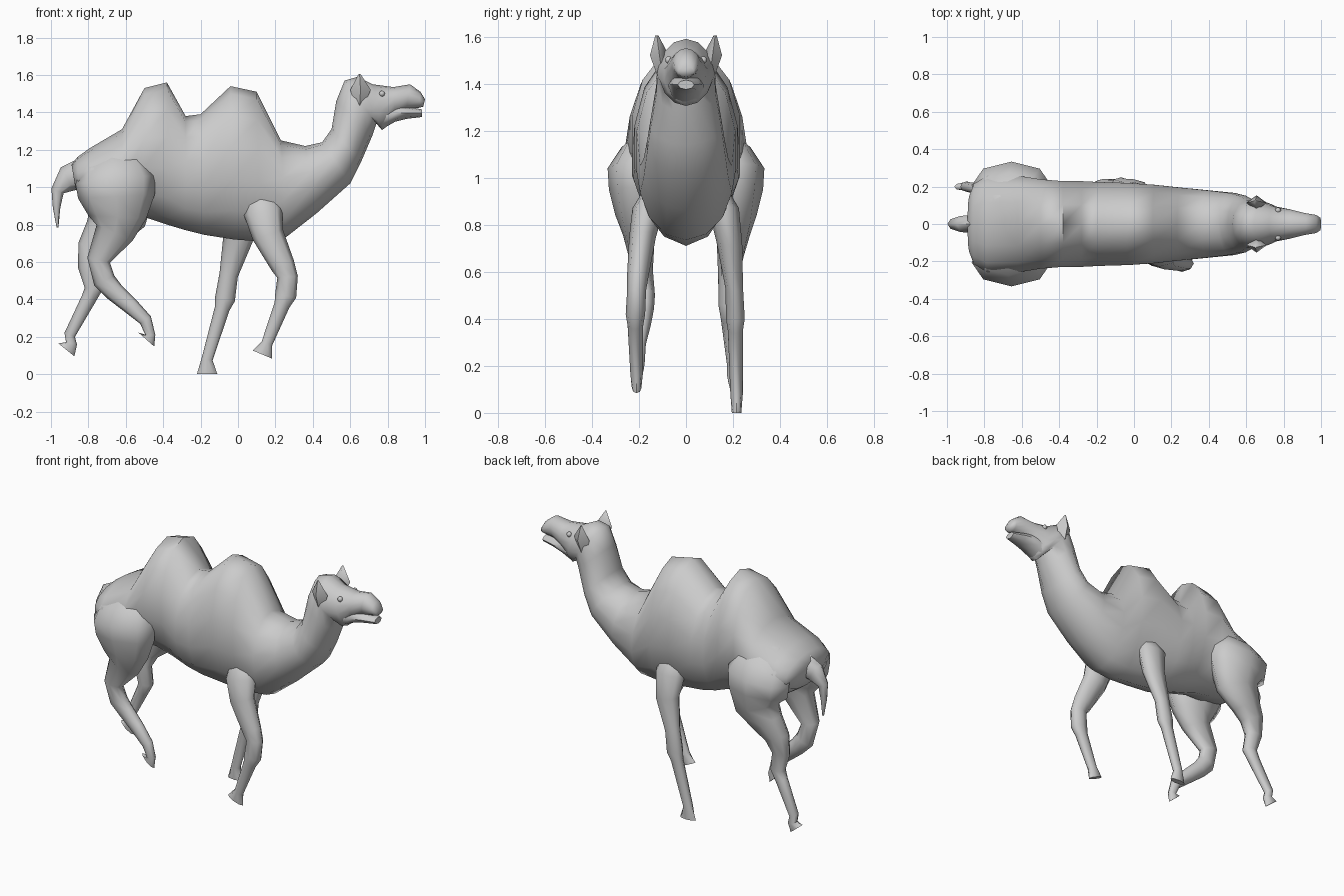
import bpy
import bmesh
from math import sin, cos, pi, radians
from mathutils import Vector

if "Cube" in bpy.data.objects:
    bpy.data.objects.remove(bpy.data.objects["Cube"], do_unlink=True)

# One plain colour covers the whole animal
GREY = (0.6, 0.6, 0.6, 1)
hide = bpy.data.materials.new("plain grey hide")
hide.use_nodes = True
hide.diffuse_color = GREY
shader = hide.node_tree.nodes["Principled BSDF"]
shader.inputs["Base Color"].default_value = GREY


def finish(obj):
    """Give the part its colour and smooth it, keeping hard corners."""
    obj.data.materials.clear()
    obj.data.materials.append(hide)
    bpy.ops.object.select_all(action="DESELECT")
    obj.select_set(True)
    bpy.context.view_layer.objects.active = obj
    bpy.ops.object.shade_smooth_by_angle(angle=radians(70))


def loft(name, rings, sides):
    """Skin a row of ovals, each given as centre, half height vector, half width."""
    bm = bmesh.new()
    loops = []
    for centre, half, width in rings:
        loop = []
        for k in range(sides):
            turn = 2 * pi * k / sides
            across = Vector((0, width * sin(turn), 0))
            loop.append(bm.verts.new(centre + half * cos(turn) + across))
        loops.append(loop)
    for first, second in zip(loops, loops[1:]):
        for k in range(sides):
            n = (k + 1) % sides
            bm.faces.new((first[k], first[n], second[n], second[k]))
    bm.faces.new(loops[0])
    bm.faces.new(loops[-1])
    bmesh.ops.recalc_face_normals(bm, faces=bm.faces[:])
    mesh = bpy.data.meshes.new(name)
    bm.to_mesh(mesh)
    bm.free()
    obj = bpy.data.objects.new(name, mesh)
    bpy.context.collection.objects.link(obj)
    finish(obj)


def trunk(name, outline, sides):
    """Loft between an upper and a lower outline: upper x, z, lower x, z, half width."""
    rings = []
    for top_x, top_z, low_x, low_z, width in outline:
        top = Vector((top_x, 0, top_z))
        low = Vector((low_x, 0, low_z))
        rings.append(((top + low) / 2, (top - low) / 2, width))
    loft(name, rings, sides)


def limb(name, path, side=1, sides=8):
    """Loft ovals square to a path of x, z, radius and distance from the middle."""
    points = [Vector((x, side * y, z)) for x, z, radius, y in path]
    last = len(points) - 1
    rings = []
    for i, point in enumerate(points):
        along = points[min(i + 1, last)] - points[max(i - 1, 0)]
        normal = Vector((-along.z, 0, along.x)).normalized()
        radius = path[i][2]
        width = radius * .55 + .01
        # Soles and tips are pinched
        rings.append((point, normal * radius, width / 2 if i == last else width))
    loft(name, rings, sides)


# Rump, two humps, neck and upper head in one skin
trunk("body_neck_and_head", [
    (-.89, 1.12, -.87, 1, .15),
    (-.86, 1.16, -.85, .95, .22),
    (-.79, 1.21, -.78, .9, .265),
    (-.62, 1.31, -.62, .86, .265),
    (-.5, 1.53, -.5, .84, .245),
    (-.38, 1.56, -.38, .8, .235),
    (-.28, 1.38, -.28, .77, .235),
    (-.2, 1.39, -.18, .745, .23),
    (-.04, 1.54, -.02, .72, .225),
    (.1, 1.51, .12, .71, .215),
    (.23, 1.25, .26, .735, .2),
    (.36, 1.22, .42, .86, .185),
    (.45, 1.24, .6, 1.02, .17),
    (.5, 1.31, .66, 1.14, .155),
    (.525, 1.46, .72, 1.28, .13),
    (.57, 1.57, .74, 1.34, .125),
    (.64, 1.59, .77, 1.305, .115),
    (.72, 1.55, .79, 1.32, .095),
    (.83, 1.535, .84, 1.385, .08),
    (.92, 1.55, .9, 1.415, .06),
    (.975, 1.51, .97, 1.425, .05),
    (1, 1.47, .99, 1.43, .035),
], sides=14)

# Lower jaw, barely open
trunk("lower_jaw", [
    (.76, 1.44, .77, 1.31, .075),
    (.85, 1.44, .84, 1.35, .075),
    (.91, 1.43, .9, 1.365, .06),
    (.985, 1.415, .985, 1.375, .035),
], sides=8)

# Tail
limb("tail", [
    (-.8, 1.08, .09, 0),
    (-.91, 1.045, .072, 0),
    (-.965, .98, .035, 0),
    (-.97, .89, .02, 0),
    (-.965, .785, .005, 0),
], sides=6)

# Hind legs: a shared thigh rooted in the rump, then each leg in its own stride
thigh = [
    (-.69, 1.22, .08, .1),
    (-.67, 1.13, .18, .165),
    (-.655, 1.04, .215, .205),
    (-.65, .95, .205, .205),
    (-.645, .84, .155, .205),
]
limb("right_hind_leg", thigh + [
    (-.66, .755, .105, .2),
    (-.745, .61, .062, .185),
    (-.715, .5, .06, .175),
    (-.66, .44, .052, .175),
    (-.58, .37, .045, .185),
    (-.495, .29, .035, .2),
    (-.468, .21, .026, .2),
    (-.49, .185, .056, .2),
], side=-1)
limb("left_hind_leg", thigh + [
    (-.72, .75, .11, .2),
    (-.775, .67, .085, .19),
    (-.795, .57, .06, .18),
    (-.77, .46, .05, .175),
    (-.8, .4, .04, .18),
    (-.9, .21, .03, .2),
    (-.89, .165, .03, .2),
    (-.918, .13, .055, .2),
])

# Front legs, rooted in the chest
limb("right_front_leg", [
    (.11, 1, .07, .1),
    (.135, .87, .105, .16),
    (.16, .745, .085, .185),
    (.24, .58, .065, .205),
    (.265, .52, .055, .21),
    (.255, .42, .057, .215),
    (.235, .37, .042, .215),
    (.155, .165, .03, .21),
    (.13, .105, .055, .21),
], side=-1)
limb("left_front_leg", [
    (-.01, 1, .07, .1),
    (-.005, .87, .1, .16),
    (0, .72, .08, .185),
    (-.05, .53, .05, .205),
    (-.07, .4, .054, .21),
    (-.085, .35, .04, .21),
    (-.165, .08, .03, .215),
    (-.165, 0, .055, .215),
])

# Ears and eyes on both sides
for label, side in (("right", -1), ("left", 1)):
    limb(label + "_ear", [
        (.65, 1.43, .02, .1),
        (.655, 1.52, .055, .113),
        (.65, 1.605, .005, .124),
    ], side, sides=4)
    bpy.ops.mesh.primitive_uv_sphere_add(
        segments=10, ring_count=6, radius=.016, location=(.77, side * .073, 1.5))
    eye = bpy.context.object
    eye.name = label + "_eye"
    finish(eye)
